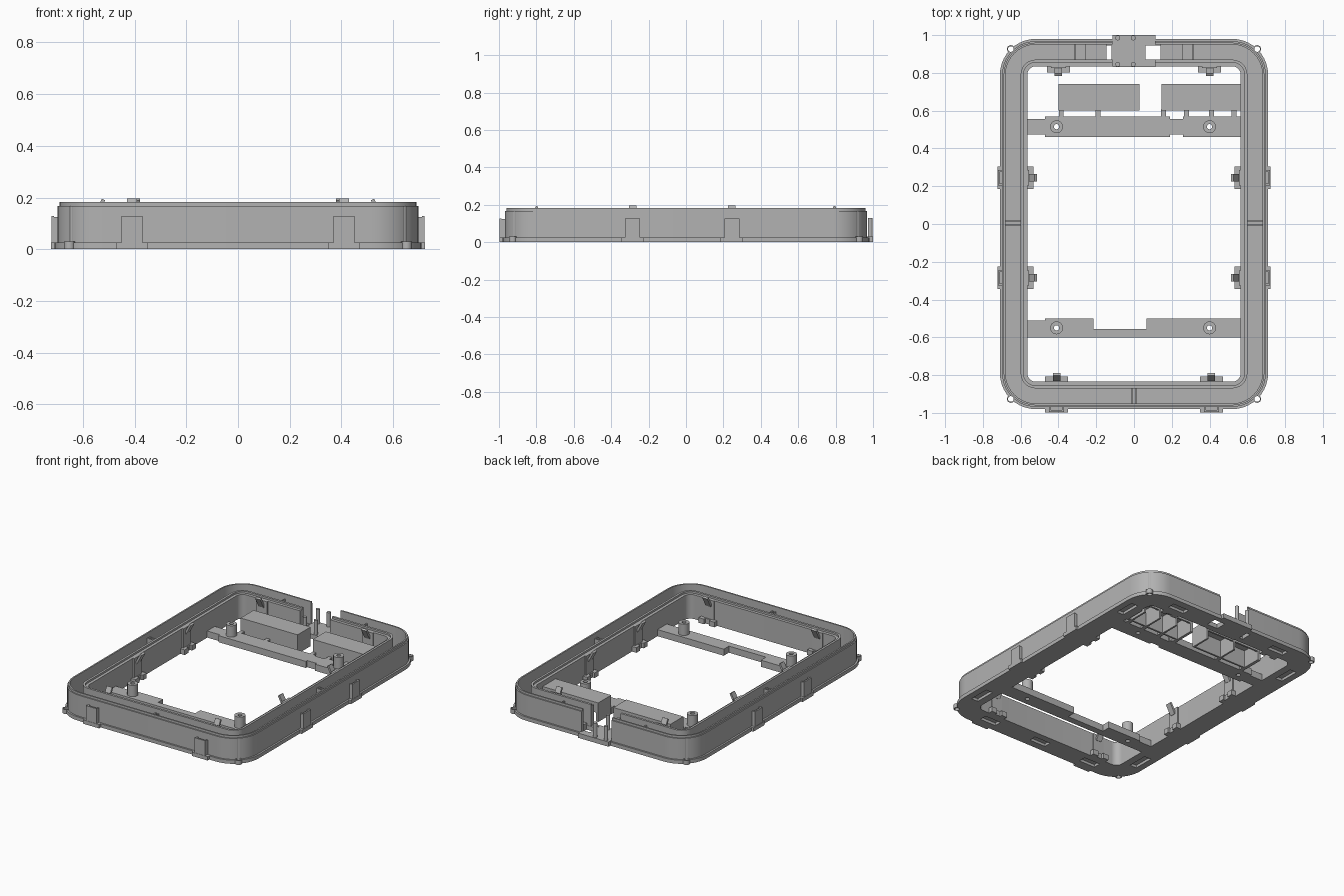
import bpy, bmesh, math
from mathutils import Matrix, Vector

if "Cube" in bpy.data.objects:
    bpy.data.objects.remove(bpy.data.objects["Cube"])

COLOUR = (0.45, 0.45, 0.45, 1)
grey = bpy.data.materials.new("plain_grey")
grey.use_nodes = True
grey.diffuse_color = COLOUR
grey.node_tree.nodes["Principled BSDF"].inputs["Base Color"].default_value = COLOUR


def finish(name, bm):
    bmesh.ops.recalc_face_normals(bm, faces=bm.faces)
    mesh = bpy.data.meshes.new(name)
    bm.to_mesh(mesh)
    bm.free()
    mesh.materials.append(grey)
    ob = bpy.data.objects.new(name, mesh)
    bpy.context.collection.objects.link(ob)
    return ob


def boxes(name, ranges, turn=None):
    """Boxes given as (x0, x1, y0, y1, z0, z1), in one object."""
    bm = bmesh.new()
    for x0, x1, y0, y1, z0, z1 in ranges:
        centre = Vector((x0 + x1, y0 + y1, z0 + z1)) / 2
        mat = Matrix.Translation(centre) @ Matrix.Diagonal((x1 - x0, y1 - y0, z1 - z0, 1))
        bmesh.ops.create_cube(bm, size=1, matrix=mat)
    if turn:
        bmesh.ops.transform(bm, matrix=turn, verts=bm.verts)
    return finish(name, bm)


def rods(name, spots, radius, z0, z1, sides=16):
    bm = bmesh.new()
    for x, y in spots:
        bmesh.ops.create_cone(bm, cap_ends=True, segments=sides, radius1=radius, radius2=radius,
                              depth=z1 - z0, matrix=Matrix.Translation((x, y, (z0 + z1) / 2)))
    return finish(name, bm)


def cut(ob, cutter):
    mod = ob.modifiers.new("cut", "BOOLEAN")
    mod.object = cutter
    mod.solver = "EXACT"
    cutter.hide_render = True
    bpy.context.view_layer.objects.active = ob
    bpy.ops.object.modifier_apply(modifier=mod.name)
    bpy.data.objects.remove(cutter)


def smooth(ob):
    bpy.ops.object.select_all(action="DESELECT")
    ob.select_set(True)
    bpy.context.view_layer.objects.active = ob
    bpy.ops.object.shade_smooth_by_angle(angle=math.radians(30))


def loop_points(inset, z, steps=10):
    """Rounded rectangle drawn inwards from the outer edge."""
    hx, hy, r = 0.71 - inset, 0.98 - inset, max(0.19 - inset, 0.03)
    for k, (sx, sy) in enumerate([(1, 1), (-1, 1), (-1, -1), (1, -1)]):
        for i in range(steps + 1):
            a = math.pi / 2 * (k + i / steps)
            yield (sx * (hx - r) + r * math.cos(a), sy * (hy - r) + r * math.sin(a), z)


# Frame: a U-shaped section swept round a rounded rectangle
section = [(0, 0), (0, 0.025), (0.012, 0.025), (0.012, 0.168), (0.02, 0.168), (0.02, 0.183),
           (0.03, 0.183), (0.03, 0.03), (0.11, 0.03), (0.11, 0.178), (0.125, 0.178),
           (0.125, 0.165), (0.145, 0.165), (0.145, 0)]
bm = bmesh.new()
rings = [[bm.verts.new(p) for p in loop_points(*s)] for s in section]
for a, b in zip(rings, rings[1:] + rings[:1]):
    for i in range(len(a)):
        j = (i + 1) % len(a)
        bm.faces.new((a[i], a[j], b[j], b[i]))
frame = finish("frame", bm)

# Opening in the back wall, floor openings beside it and recesses underneath
cut(frame, boxes("gap_cutter", [(-0.115, 0.11, 0.8, 1.1, 0.03, 0.3)]))
cut(frame, boxes("hole_cutter", [(-0.145, -0.118, 0.872, 0.945, -0.1, 0.1),
                                 (0.06, 0.14, 0.872, 0.945, -0.1, 0.1)]))
slots = [(x - 0.06, x + 0.06, -0.93, -0.88, -0.1, 0.018) for x in (-0.4, 0, 0.4)]
slots += [(x - 0.06, x + 0.06, 0.88, 0.93, -0.1, 0.018) for x in (-0.4, 0.4)]
slots += [(s * 0.64 - 0.025, s * 0.64 + 0.025, y - 0.07, y + 0.07, -0.1, 0.018)
          for s in (-1, 1) for y in (-0.7, 0.7)]
cut(frame, boxes("slot_cutter", slots))

# Corner grooves and their small eyelets
corners = [(sx * 0.652, sy * 0.926) for sx in (-1, 1) for sy in (-1, 1)]
cut(frame, rods("groove_cutter", corners, 0.015, -0.1, 0.3))
smooth(frame)
eyelets = rods("corner_eyelets", corners, 0.021, 0, 0.03)
cut(eyelets, rods("eyelet_cutter", corners, 0.015, -0.1, 0.1))
smooth(eyelets)

# Ribs across the channel
ribs = [(s * 0.64 - 0.04, s * 0.64 + 0.04, y - 0.004, y + 0.004, 0.03, 0.15)
        for s in (-1, 1) for y in (-0.006, 0.014)]
ribs += [(x - 0.004, x + 0.004, -0.95, -0.87, 0.03, 0.15) for x in (-0.01, 0.01)]
ribs += [(x - 0.004, x + 0.004, 0.87, 0.95, 0.03, 0.15) for x in (-0.31, 0.31)]
boxes("channel_ribs", ribs)
boxes("channel_pads", [(-0.26, -0.145, 0.87, 0.95, 0.02, 0.045),
                       (0.14, 0.26, 0.87, 0.95, 0.02, 0.045)])

# Back plate with four posts
boxes("back_plate", [(-0.115, 0.06, 0.83, 1.0, 0, 0.032), (0.06, 0.115, 0.83, 0.85, 0, 0.032),
                     (0.06, 0.115, 0.97, 1.0, 0, 0.032)])
smooth(rods("back_posts", [(x, y) for x in (-0.086, -0.004) for y in (0.845, 0.985)],
            0.013, 0.01, 0.13))


# Clips, modelled on the +x side and turned to each wall
def clip(name, x, y, angle, outside):
    turn = Matrix.Translation((x, y, 0)) @ Matrix.Rotation(angle, 4, "Z")
    boxes(name + "_inner", [(-0.155, -0.14, -0.04, 0.04, 0.01, 0.165),
                            (-0.178, -0.14, -0.06, -0.02, 0, 0.035),
                            (-0.178, -0.14, 0.02, 0.06, 0, 0.035),
                            (-0.162, -0.14, -0.02, 0.02, 0, 0.035)], turn)
    lean = Matrix.Translation((-0.17, 0, 0.155)) @ Matrix.Rotation(math.radians(-28), 4, "Y")
    boxes(name + "_hook", [(-0.007, 0.007, -0.02, 0.02, -0.035, 0.042)], turn @ lean)
    if outside:
        boxes(name + "_outer", [(0.001, 0.011, -0.04, 0.04, 0.02, 0.128),
                                (-0.02, 0.005, -0.04, -0.03, 0.02, 0.125),
                                (-0.02, 0.005, 0.03, 0.04, 0.02, 0.125),
                                (-0.02, 0.013, -0.06, 0.06, 0, 0.026)], turn)


for side, sx in (("right", -1), ("left", 1)):
    for label, y in (("front", -0.285), ("back", 0.245)):
        clip(f"{side}_{label}_clip", sx * 0.71, y, 0 if sx > 0 else math.pi, True)
    clip(f"front_{side}_clip", sx * 0.41, -0.985, -math.pi / 2, True)
    clip(f"back_{side}_clip", sx * 0.4, 0.98, math.pi / 2, False)

# Crossbars with screw bosses
TOP = 0.045
back_bar = boxes("back_bar", [(-0.57, -0.47, 0.475, 0.557, 0, TOP),
                              (-0.47, 0.19, 0.46, 0.57, 0, TOP),
                              (0.19, 0.26, 0.475, 0.557, 0, TOP),
                              (0.26, 0.57, 0.46, 0.57, 0, TOP)])
front_bar = boxes("front_bar", [(-0.57, -0.47, -0.6, -0.51, 0, TOP),
                                (-0.47, -0.215, -0.6, -0.5, 0, TOP),
                                (-0.215, 0.065, -0.6, -0.555, 0, TOP),
                                (0.065, 0.57, -0.6, -0.5, 0, TOP)])
for bar, y in ((back_bar, 0.515), (front_bar, -0.55)):
    spots = [(-0.41, y), (0.4, y)]
    cut(bar, rods("bar_cutter", spots, 0.014, -0.1, 0.2))
    bosses = rods("screw_bosses", spots, 0.034, TOP - 0.005, 0.122, 24)
    cut(bosses, rods("boss_cutter", spots, 0.014, -0.1, 0.2))
    smooth(bosses)


# Two hollow housings, open below, tied to the back bar by small links
def housing(name, x0, x1, walls):
    y0, y1, top, t = 0.6, 0.74, 0.13, 0.012
    parts = [(x0, x1, y0, y1, top - t, top), (x0, x1, y0, y0 + t, 0, top),
             (x0, x1, y1 - t, y1, 0.06, top)]
    parts += [(x - t / 2, x + t / 2, y0, y1, 0, top) for x in walls + [x0 + t / 2, x1 - t / 2]]
    boxes(name, parts)
    boxes(name + "_links", [(x - 0.013, x + 0.013, 0.56, y0 + 0.005, 0, TOP) for x in walls])


housing("right_housing", -0.4, 0.03, [-0.385, -0.19])
housing("left_housing", 0.145, 0.568, [0.157, 0.277, 0.41, 0.53])
